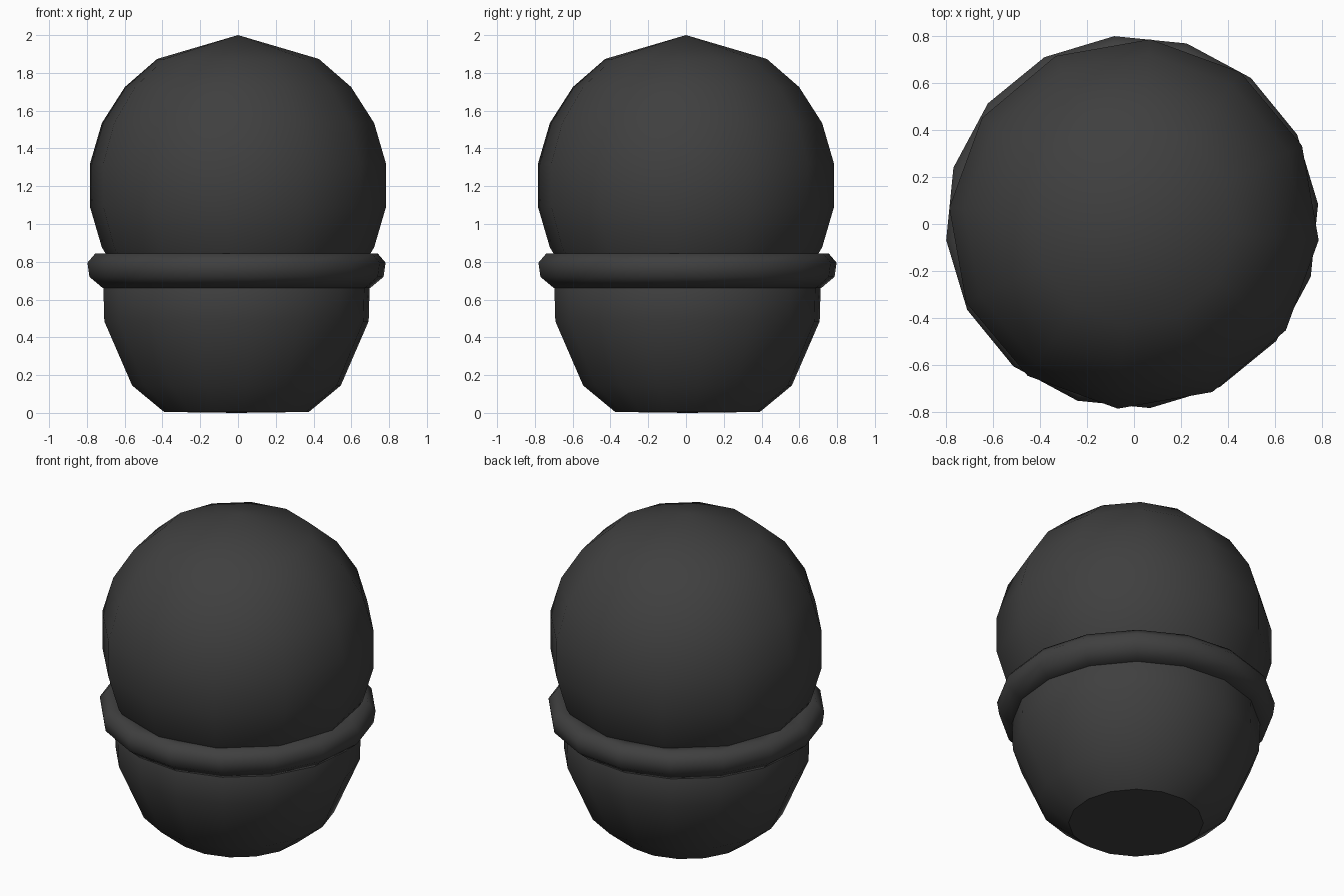
import bpy, bmesh
from math import sin, cos, radians, pi

cube = bpy.data.objects.get("Cube")
if cube:
    bpy.data.objects.remove(cube, do_unlink=True)

charcoal = bpy.data.materials.new("charcoal")
charcoal.use_nodes = True
charcoal.diffuse_color = (0.05, 0.05, 0.05, 1)
charcoal.node_tree.nodes["Principled BSDF"].inputs["Base Color"].default_value = (0.05, 0.05, 0.05, 1)


def lathe(name, profile, sides, turn, centre, sharp, closed=False):
    """Revolve (radius, height) points about a vertical axis; radius 0 makes a pole."""
    bm = bmesh.new()
    rings = []
    for r, z in profile:
        count = sides if r > 0 else 1
        angles = [radians(turn) + 2 * pi * i / sides for i in range(count)]
        rings.append([bm.verts.new((centre[0] + r * cos(a), centre[1] + r * sin(a), z))
                      for a in angles])
    pairs = list(zip(rings, rings[1:]))
    if closed:
        pairs.append((rings[-1], rings[0]))
    for low, high in pairs:
        for i in range(sides):
            j = (i + 1) % sides
            corners = [low[i % len(low)], low[j % len(low)],
                       high[j % len(high)], high[i % len(high)]]
            bm.faces.new(list(dict.fromkeys(corners)))
    bmesh.ops.recalc_face_normals(bm, faces=bm.faces)
    mesh = bpy.data.meshes.new(name)
    bm.to_mesh(mesh)
    bm.free()
    mesh.materials.append(charcoal)
    obj = bpy.data.objects.new(name, mesh)
    bpy.context.collection.objects.link(obj)
    bpy.ops.object.select_all(action='DESELECT')
    obj.select_set(True)
    bpy.context.view_layer.objects.active = obj
    bpy.ops.object.shade_smooth_by_angle(angle=radians(sharp))
    return obj


# Ball: rings at even angles, with the ring nearest each pole left out
R, Z, STEP = 0.795, 1.205, pi / 11
ball = [(0, Z - R)]
ball += [(R * sin(k * STEP), Z + R * cos(k * STEP)) for k in range(9, 1, -1)]
ball += [(0, Z + R)]
lathe("ball", ball, 12, -5, (0, 0), 70)

# Cup and its rounded rim share a slightly offset axis
axis = (-0.008, 0.008)
cup = [(0, 0), (0.385, 0.005), (0.555, 0.145), (0.703, 0.485), (0.708, 0.66), (0.66, 0.78)]
lathe("cup", cup, 16, 5.5, axis, 36)

rim = [(0.62, 0.70), (0.71, 0.66), (0.782, 0.72), (0.793, 0.795), (0.75, 0.845), (0.64, 0.84)]
lathe("cup_rim", rim, 16, 5.5, axis, 80, closed=True)
